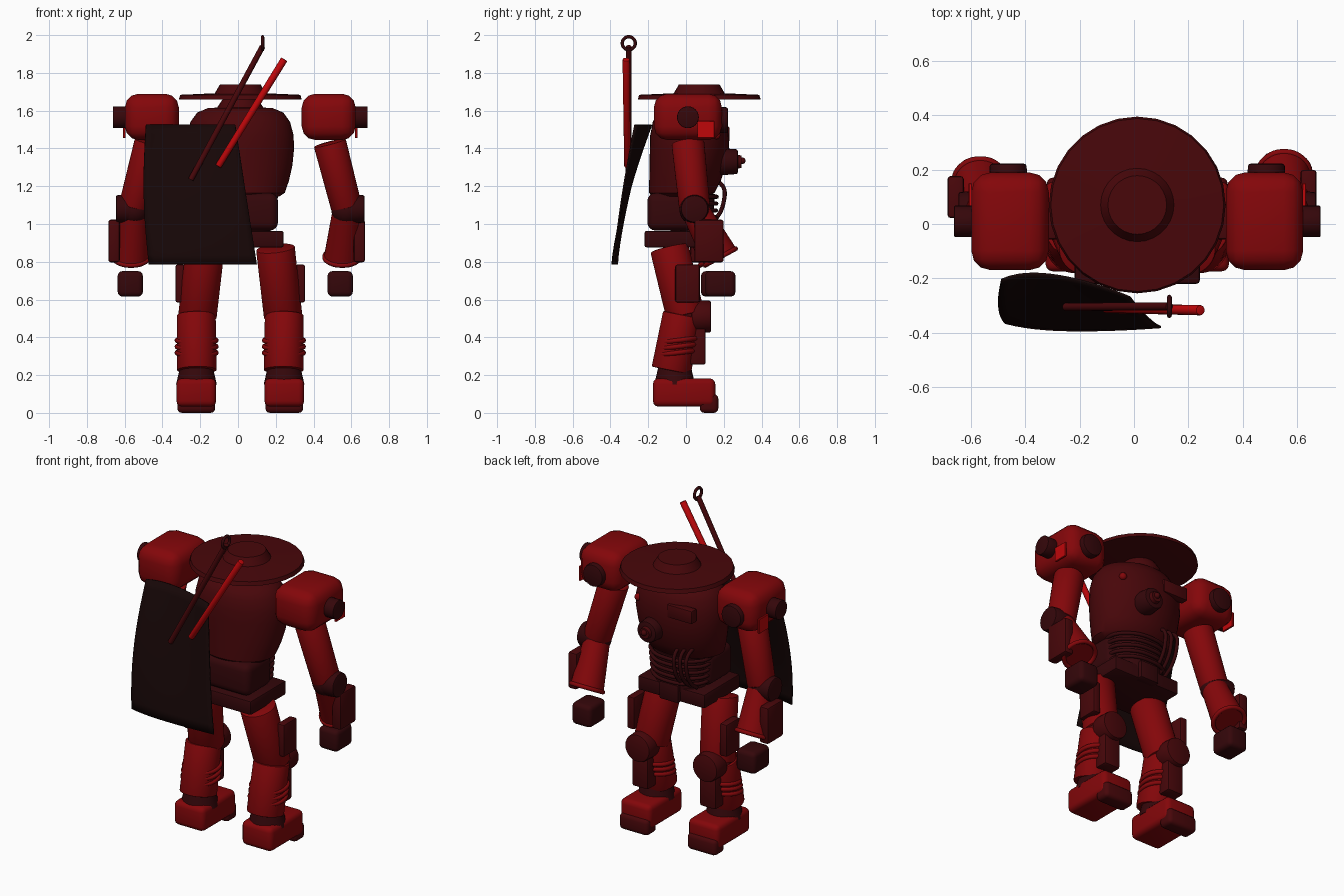
import bpy, bmesh, math
from mathutils import Vector, Matrix

if "Cube" in bpy.data.objects:
    bpy.data.objects.remove(bpy.data.objects["Cube"])

CX = 0.012  # body centre line


def material(name, r, g, b):
    m = bpy.data.materials.new(name)
    m.diffuse_color = (r, g, b, 1)
    m.use_nodes = True
    m.node_tree.nodes["Principled BSDF"].inputs["Base Color"].default_value = m.diffuse_color
    return m


RED = material("red armour", 0.23, 0.002, 0.003)
MAROON = material("maroon", 0.065, 0.002, 0.003)
DARK = material("dark maroon", 0.035, 0.002, 0.003)
BRIGHT = material("bright red", 0.52, 0.002, 0.003)
CLOTH = material("black cloth", 0.008, 0.002, 0.002)


def finish(name, bm, mat, angle=35):
    bmesh.ops.recalc_face_normals(bm, faces=bm.faces[:])
    me = bpy.data.meshes.new(name)
    bm.to_mesh(me)
    bm.free()
    me.shade_smooth()
    me.set_sharp_from_angle(angle=math.radians(angle))
    me.materials.append(mat)
    ob = bpy.data.objects.new(name, me)
    bpy.context.collection.objects.link(ob)
    return ob


def box(name, c, size, mat, bevel=0.012, seg=2):
    bm = bmesh.new()
    bmesh.ops.create_cube(bm, size=1)
    bmesh.ops.scale(bm, vec=size, verts=bm.verts)
    bmesh.ops.bevel(bm, geom=bm.edges[:], offset=bevel, segments=seg, profile=0.5, affect='EDGES')
    bm.transform(Matrix.Translation(c))
    return finish(name, bm, mat)


def rod(name, p, q, r1, r2, mat, sides=24, bevel=0.0):
    p, q = Vector(p), Vector(q)
    d = q - p
    bm = bmesh.new()
    bmesh.ops.create_cone(bm, cap_ends=True, segments=sides, radius1=r1, radius2=r2, depth=d.length)
    if bevel:
        rims = [e for e in bm.edges if any(len(f.verts) > 4 for f in e.link_faces)]
        bmesh.ops.bevel(bm, geom=rims, offset=bevel, segments=2, profile=0.5, affect='EDGES')
    bm.transform(Matrix.Translation((p + q) / 2) @ Vector((0, 0, 1)).rotation_difference(d).to_matrix().to_4x4())
    return finish(name, bm, mat)


def ball(name, c, r, mat):
    bm = bmesh.new()
    bmesh.ops.create_uvsphere(bm, u_segments=20, v_segments=12, radius=r)
    bm.transform(Matrix.Translation(c))
    return finish(name, bm, mat)


def lathe(name, profile, mat, sides=32, sy=1.0):
    """Rings of (radius, height, centre y), squashed in y by sy."""
    bm = bmesh.new()
    rings = [[bm.verts.new((CX + r * math.cos(2 * math.pi * i / sides),
                            y + r * sy * math.sin(2 * math.pi * i / sides), z)) for i in range(sides)]
             for r, z, y in profile]
    for a, b in zip(rings, rings[1:]):
        for i in range(sides):
            j = (i + 1) % sides
            bm.faces.new((a[i], a[j], b[j], b[i]))
    bm.faces.new(rings[0])
    bm.faces.new(rings[-1])
    return finish(name, bm, mat)


def tube(name, pts, r, mat, closed=False):
    cu = bpy.data.curves.new(name, 'CURVE')
    cu.dimensions = '3D'
    cu.bevel_depth, cu.bevel_resolution, cu.resolution_u = r, 2, 6
    cu.use_fill_caps = True
    sp = cu.splines.new('BEZIER')
    sp.bezier_points.add(len(pts) - 1)
    for b, p in zip(sp.bezier_points, pts):
        b.co = p
        b.handle_left_type = b.handle_right_type = 'AUTO'
    sp.use_cyclic_u = closed
    cu.materials.append(mat)
    ob = bpy.data.objects.new(name, cu)
    bpy.context.collection.objects.link(ob)
    return ob


def ring(name, c, rx, ry, r, mat, axis='Z', tilt=0):
    m = Matrix.Rotation(tilt, 3, 'X')
    if axis == 'X':
        m = Matrix.Rotation(math.pi / 2, 3, 'Y')
    angles = [math.pi * k / 4 for k in range(8)]
    return tube(name, [Vector(c) + m @ Vector((rx * math.cos(a), ry * math.sin(a), 0)) for a in angles], r, mat, True)


# Hat and head
lathe("hat", [(0.30, 1.658, 0.07), (0.325, 1.66, 0.07), (0.318, 1.684, 0.07), (0.135, 1.692, 0.07),
              (0.108, 1.738, 0.07)], MAROON, 28)
lathe("head", [(0.12, 1.57, 0.06), (0.12, 1.62, 0.06), (0.09, 1.665, 0.06)], MAROON, 24)

# Torso
lathe("torso", [(0.205, 1.145, -0.03), (0.236, 1.165, -0.022), (0.258, 1.23, -0.005), (0.276, 1.31, 0.01),
                (0.285, 1.40, 0.018), (0.282, 1.47, 0.018), (0.264, 1.54, 0.018), (0.228, 1.59, 0.018),
                (0.17, 1.614, 0.018), (0.1, 1.617, 0.018)], MAROON, 40, 0.735)
box("chest_plate", (-0.115, 0.205, 1.475), (0.17, 0.05, 0.08), MAROON, 0.006)
rod("chest_lens_base", (0.08, 0.15, 1.33), (0.08, 0.275, 1.33), 0.075, 0.065, DARK, 24, 0.01)
rod("chest_lens", (0.08, 0.27, 1.33), (0.08, 0.295, 1.33), 0.038, 0.032, MAROON, 20)
ball("chest_lens_bulb", (0.08, 0.297, 1.335), 0.018, MAROON)
ball("chest_knob", (0.215, 0.16, 1.47), 0.022, RED)

# Waist with ribs and hoses
box("waist_block", (CX, -0.08, 1.065), (0.40, 0.25, 0.20), DARK, 0.045, 4)
lathe("abdomen", [(0.16, 0.94, 0.03), (0.165, 1.05, 0.03), (0.175, 1.16, 0.03)], DARK, 28, 0.7)
for k in range(5):
    ring("abdomen_rib", (CX, 0.03, 1.0 + 0.036 * k), 0.178 + 0.003 * k, 0.125 + 0.002 * k, 0.011, DARK)
for k in range(3):
    x = -0.06 - 0.042 * k
    tube("belly_hose", [(x, 0.13, 1.24), (x, 0.195, 1.20), (x, 0.20, 1.12), (x, 0.16, 1.03), (x, 0.10, 0.98)],
         0.011, DARK)

# Pelvis
box("pelvis", (CX, -0.045, 0.92), (0.46, 0.35, 0.088), DARK, 0.012)
box("pelvis_front", (CX, 0.125, 0.93), (0.13, 0.06, 0.11), DARK, 0.01)

# Arms and legs, built once per side; the left forearm swings out a little more
for side, s, out in (("right", 1, 0.0), ("left", -1, 0.038)):
    def P(x, y, z):
        return (CX + s * x, y, z)

    # Shoulder
    box(side + "_shoulder", P(0.468, 0.01, 1.567), (0.285, 0.36, 0.245), RED, 0.072, 3)
    rod(side + "_shoulder_cap", P(0.58, 0.01, 1.565), P(0.674, 0.01, 1.565), 0.058, 0.058, DARK, 24, 0.005)
    rod(side + "_shoulder_lamp", P(0.475, 0.15, 1.55), P(0.475, 0.222, 1.55), 0.07, 0.068, DARK, 24, 0.01)
    box(side + "_shoulder_tag", P(0.614, 0.105, 1.50), (0.012, 0.09, 0.09), BRIGHT, 0.002, 1)

    # Arm
    rod(side + "_upper_arm", P(0.474, 0.01, 1.43), P(0.562, 0.045, 1.09), 0.087, 0.082, RED, 32, 0.006)
    ball(side + "_elbow", P(0.562, 0.045, 1.075), 0.08, DARK)
    rod(side + "_elbow_disc", P(0.55, 0.045, 1.08), P(0.658, 0.045, 1.08), 0.08, 0.072, DARK, 24, 0.008)
    cuff_y = 0.182 - 0.7 * out
    rod(side + "_forearm", P(0.562, 0.055, 1.06), P(0.54 + out, cuff_y, 0.825), 0.075, 0.096, RED, 32)
    ring(side + "_cuff", P(0.54 + out, cuff_y, 0.825), 0.093, 0.092, 0.013, RED, tilt=0.5)
    box(side + "_forearm_pad", P(0.63 + out, 0.122 - 0.6 * out, 0.91), (0.06, 0.155, 0.225), MAROON, 0.012)
    box(side + "_hand", P(0.529 + 1.4 * out, 0.182 - 0.6 * out, 0.683), (0.134, 0.16, 0.135), DARK, 0.026, 3)

    # Thigh and hip pouch
    rod(side + "_thigh", P(0.186, -0.088, 0.872), P(0.227, -0.002, 0.51), 0.103, 0.102, RED, 32, 0.006)
    box(side + "_hip_pouch", P(0.318, 0.008, 0.685), (0.05, 0.13, 0.20), MAROON, 0.01)
    ball(side + "_knee_joint", P(0.231, -0.005, 0.5), 0.09, MAROON)

    # Knee and shin
    rod(side + "_knee_disc", P(0.232, 0.03, 0.51), P(0.232, 0.132, 0.51), 0.088, 0.084, MAROON, 28, 0.008)
    rod(side + "_shin", P(0.233, -0.02, 0.52), P(0.23, -0.078, 0.225), 0.103, 0.106, RED, 32, 0.006)
    for k in range(3):
        ring(side + "_calf_rib", P(0.231, -0.052 + 0.007 * k, 0.318 + 0.033 * k), 0.104, 0.098, 0.013, RED, tilt=0.12)
    box(side + "_shin_plate", P(0.232, 0.062, 0.36), (0.11, 0.085, 0.21), MAROON, 0.012)

    # Foot
    rod(side + "_ankle", P(0.232, -0.06, 0.25), P(0.232, -0.06, 0.15), 0.085, 0.108, DARK, 24)
    box(side + "_boot", P(0.233, -0.01, 0.108), (0.21, 0.33, 0.15), RED, 0.03, 3)
    box(side + "_toe", P(0.233, 0.122, 0.05), (0.20, 0.098, 0.10), MAROON, 0.024, 3)

# Cape: a curved sheet hanging over one shoulder
bm = bmesh.new()
NU, NV = 16, 14
grid = []
for j in range(NV + 1):
    v = j / NV
    left = -0.487 + 0.015 * v - 0.02 * math.sin(math.pi * v)
    right = -0.015 + 0.115 * v
    row = []
    for i in range(NU + 1):
        u = i / NU
        y_top = -0.17 - 0.035 * (1 - u) ** 6 - 0.1 * u ** 2
        y_low = -0.394 + 0.03 * (1 - u) ** 5 + 0.015 * u ** 3
        t = 1 - (1 - v) ** 1.35
        row.append(bm.verts.new((left + (right - left) * u, y_top + (y_low - y_top) * t, 1.525 - 0.74 * v)))
    grid.append(row)
for a, b in zip(grid, grid[1:]):
    for i in range(NU):
        bm.faces.new((a[i], a[i + 1], b[i + 1], b[i]))
cape = finish("cape", bm, CLOTH, 60)
thick = cape.modifiers.new("thickness", 'SOLIDIFY')
thick.thickness, thick.offset = 0.008, 0

# Ringed staff and bright rod carried on the back
rod("staff", (-0.25, -0.305, 1.235), (0.13, -0.303, 1.94), 0.015, 0.015, MAROON, 16)
ring("staff_ring", (0.13, -0.303, 1.957), 0.034, 0.034, 0.009, DARK, 'X')
rod("carried_rod", (-0.105, -0.31, 1.305), (0.245, -0.317, 1.872), 0.017, 0.019, BRIGHT, 16, 0.004)
